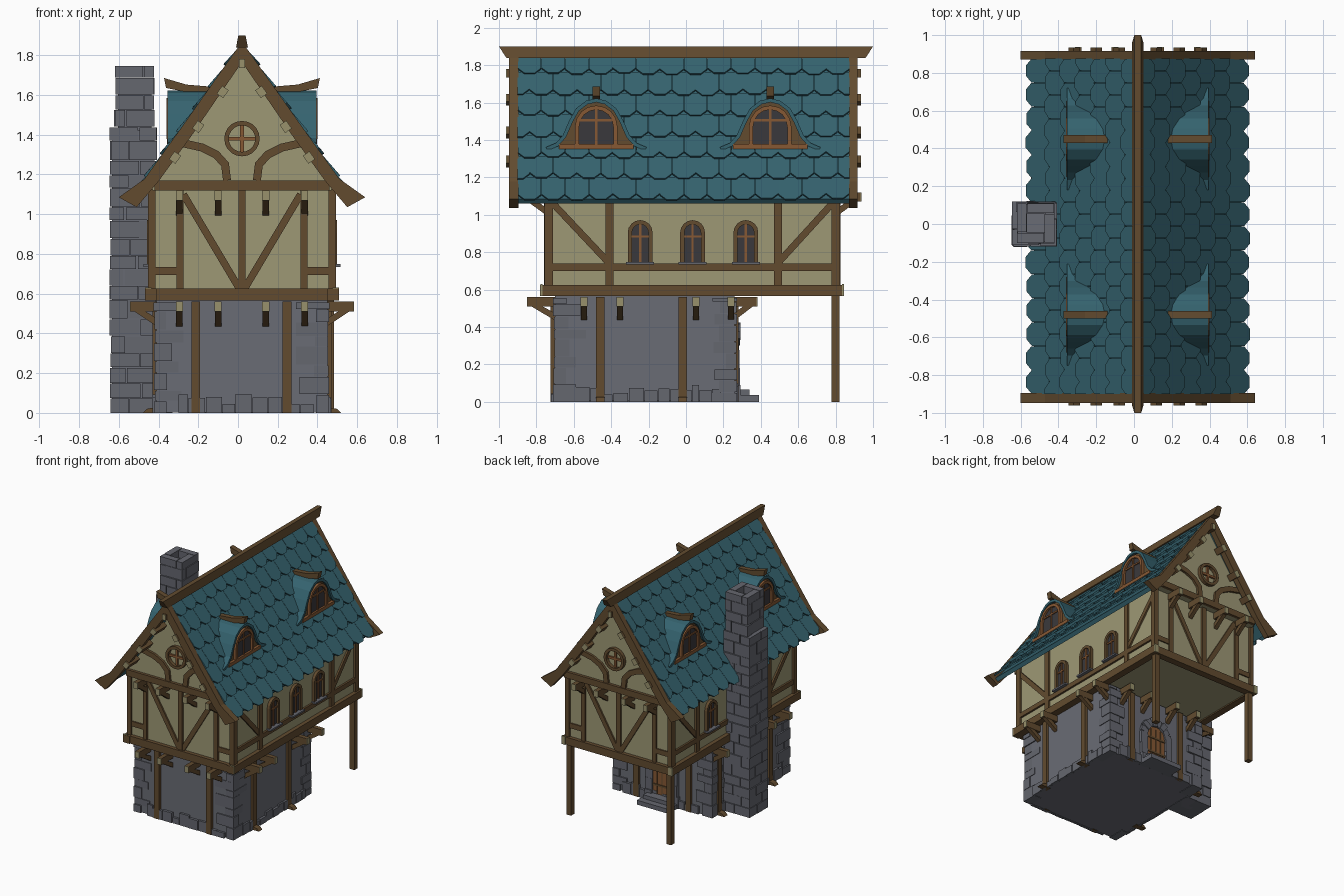
import bpy, bmesh, math, random
from mathutils import Vector

if "Cube" in bpy.data.objects:
    bpy.data.objects.remove(bpy.data.objects["Cube"])

random.seed(4)
R = random.uniform
CX, YC = 0.02, 0.033          # house centre line and upper floor middle


def srgb(r, g, b):
    return tuple((c / 255 / 12.92) if c < 11 else ((c / 255 + .055) / 1.055) ** 2.4 for c in (r, g, b)) + (1,)


MATS = {}
for n, c in dict(timber=(98, 75, 47), plaster=(157, 152, 117), stone=(101, 103, 111), mortar=(106, 108, 117),
                 roof_teal=(53, 99, 111), glass=(58, 57, 60), warm_wood=(134, 88, 52),
                 end_grain=(152, 145, 108)).items():
    MATS[n] = bpy.data.materials.new(n)
    MATS[n].diffuse_color = srgb(*c)

PARTS = {}


def loft(name, mat, rings, closed=False):
    if name not in PARTS:
        PARTS[name] = (bmesh.new(), mat)
    bm = PARTS[name][0]
    vs = [[bm.verts.new(p) for p in r] for r in rings]
    for a, b in zip(vs, vs[1:] + ([vs[0]] if closed else [])):
        for i in range(len(a)):
            j = (i + 1) % len(a)
            bm.faces.new((a[i], a[j], b[j], b[i]))
    if not closed:
        bm.faces.new(vs[0])
        bm.faces.new(vs[-1])


# Face maps: u along the wall, v up, d outwards
def world(u, v, d): return (u, d, v)
def gable(s): return lambda u, v, d: (CX + u, YC + s * d, v)
def side(s): return lambda u, v, d: (CX + s * d, u, v)


def prism(name, mat, P, pts, d0, d1):
    loft(name, mat, [[P(u, v, d) for u, v in pts] for d in (d0, d1)])


def box(name, mat, P, u0, u1, v0, v1, d0, d1):
    prism(name, mat, P, [(u0, v0), (u1, v0), (u1, v1), (u0, v1)], d0, d1)


def sweep(name, mat, P, pts, w, d0, d1, closed=False):
    pts = [Vector(p) for p in pts]
    rings, n = [], len(pts)
    for i, p in enumerate(pts):
        t1 = (p - pts[i - 1]) if i or closed else pts[1] - p
        t2 = (pts[(i + 1) % n] - p) if i < n - 1 or closed else t1
        t1, t2 = t1.normalized(), t2.normalized()
        t = (t1 + t2).normalized()
        o = Vector((-t.y, t.x)) * (w / 2 / max(.4, t.dot(t1)))
        a, b = p + o, p - o
        rings.append([P(a.x, a.y, d0), P(b.x, b.y, d0), P(b.x, b.y, d1), P(a.x, a.y, d1)])
    loft(name, mat, rings, closed)


def arch(u, z0, w, h, n=8):
    zs = z0 + h - w / 2
    return [(u - w / 2, z0)] + [(u - w / 2 * math.cos(math.pi * i / n), zs + w / 2 * math.sin(math.pi * i / n))
                                for i in range(n + 1)] + [(u + w / 2, z0)]


def window(P, u, z0, w, h, d, frame):
    prism("window_panes", "glass", P, arch(u, z0, w, h), d - .02, d + .004)
    sweep("window_frames_" + frame, frame, P, arch(u, z0, w, h), .022, d - .02, d + .02)
    box("window_bars", "warm_wood", P, u - .006, u + .006, z0, z0 + h, d, d + .012)
    box("window_bars", "warm_wood", P, u - w / 2, u + w / 2, z0 + h * .62, z0 + h * .62 + .012, d, d + .012)


def joist(P, u, zt, d0, d1):
    box("joists", "timber", P, u - .018, u + .018, zt - .05, zt, d0 - .05, d1)
    box("joist_ends", "end_grain", P, u - .018, u + .018, zt - .05, zt, d1, d1 + .004)
    Q = lambda a, b, c: P(c, b, a)
    prism("joist_struts", "timber", Q, [(d0 - .02, zt - .13), (d0 - .02, zt - .09), (d1 - .06, zt - .04),
                                        (d1 - .02, zt - .05)], u - .016, u + .016)


# Stone ground floor
box("ground_floor_wall", "mortar", world, -.41, .45, .003, .565, -.70, .26)
for x, sx in ((-.425, 1), (.46, -1)):
    for y, sy in ((-.712, 1), (.275, -1)):
        z, k = 0, 0
        while z < .55:
            h = min(R(.05, .1), .56 - z)
            lx, ly = (R(.12, .17), R(.06, .1)) if k % 2 else (R(.06, .1), R(.12, .18))
            j = R(0, .008)
            xs, ys = sorted((x + sx * j, x + sx * lx)), sorted((y + sy * j, y + sy * ly))
            box("corner_stones", "stone", world, *xs, z, z + h - .004, *ys)
            z, k = z + h, k + 1
for P, a, b, d in ((world, -.3, .34, -.71), (lambda u, v, d: (d, u, v), -.6, .16, .458),
                   (lambda u, v, d: (d, u, v), -.6, .16, -.42), (world, -.3, .34, .268)):
    u = a
    while u < b:
        w = R(.04, .09)
        box("footing_stones", "stone", P, u, u + w - .004, 0, R(.04, .1), d - R(.006, .012), d + R(.006, .012))
        u += w

# Chimney with winding stone courses
box("chimney_core", "mortar", world, -.635, -.42, 0, 1.42, -.105, .105)
box("chimney_core", "mortar", world, -.605, -.435, 1.4, 1.66, -.08, .09)
z, k = 0, 0
while z < 1.74:
    low = z < 1.40
    h = min(R(.065, .1), (1.44 if low else 1.75) - z)
    x0, x1, y0, y1, t = (-.645, -.41, -.118, .118, R(.07, .1)) if low else (-.622, -.422, -.1, .112, .055)
    for p in ((x0, x1 - t, y0, y0 + t), (x1 - t, x1, y0, y1 - t), (x0 + t, x1, y1 - t, y1), (x0, x0 + t, y0 + t, y1)):
        m = p if k % 2 else (x0 + x1 - p[1], x0 + x1 - p[0], p[2], p[3])
        j = R(-.005, .005)
        box("chimney_stones", "stone", world, m[0] + .002 + j, m[1] - .002 + j, z, z + h - .004,
            m[2] + .002 - j, m[3] - .002 - j)
    z, k = z + h, k + 1

# Back door, arch stones and steps
B = lambda u, v, d: (CX + u, d, v)
prism("door", "warm_wood", B, arch(0, .05, .17, .31), .25, .272)
for u in (-.045, 0, .045):
    box("door_straps", "timber", B, u - .004, u + .004, .05, .33, .272, .276)
for v in (.13, .25):
    box("door_straps", "timber", B, -.085, .085, v, v + .015, .272, .278)
pts = arch(0, .0, .225, .39)
pts = [pts[0], (-.1125, .09), (-.1125, .18)] + pts[1:-1] + [(.1125, .18), (.1125, .09), pts[-1]]
for a, b in zip(pts, pts[1:]):
    sweep("door_arch_stones", "stone", B, (a, b), R(.05, .07), .25, .285 + R(-.005, .008))
box("door_steps", "stone", B, -.12, .12, 0, .065, .26, .34)
box("door_steps", "stone", B, -.14, .14, 0, .035, .26, .39)

# Ground floor timbers and porch posts
for u in (-.235, .225):
    box("ground_posts", "timber", world, u, u + .045, 0, .56, -.725, -.69)
    box("ground_posts", "timber", world, u, u + .045, 0, .56, .25, .28)
for s in (-1, 1):
    for y in (-.48, -.04) if s > 0 else (-.48, .16):
        box("ground_posts", "timber", side(s), y, y + .045, 0, .56, .41, .45)
        prism("post_feet", "timber", lambda a, b, c: side(s)(c, b, a), [(.43, 0), (.5, 0), (.48, .02), (.43, .03)],
              y, y + .045)
    box("porch_posts", "timber", side(s), .778, .82, 0, .57, .42, .462)

# Plastered upper floor and gables
box("upper_floor_wall", "plaster", gable(1), -.455, .455, .575, 1.15, -.775, .775)
prism("gable_wall", "plaster", gable(1), [(-.45, 1.12), (.45, 1.12), (.45, 1.16), (0, 1.78), (-.45, 1.16)], -.822, .822)
US = (-.315, -.12, .12, .315)
for s in (-1, 1):
    G, T = gable(s), "gable_timbers"
    box(T, "timber", G, -.485, .485, .565, .625, .75, .805)
    box(T, "timber", G, -.44, .44, 1.12, 1.17, .77, .845)
    box(T, "timber", G, -.018, .018, .62, 1.12, .76, .792)
    for m in (-1, 1):
        box(T, "timber", G, *sorted((m * .47, m * .435)), .6, 1.13, .745, .79)
        box(T, "timber", G, *sorted((m * .33, m * .295)), .62, 1.12, .76, .79)
        box(T, "timber", G, *sorted((m * .44, m * .33)), .695, .735, .76, .785)
        sweep(T, "timber", G, [(m * .01, .62), (m * .295, 1.1)], .036, .76, .787)
        sweep(T, "timber", G, [(m * u, v) for u, v in ((.31, 1.36), (.2, 1.335), (.13, 1.3), (.085, 1.25), (.075, 1.17))],
              .04, .8, .84)
        box("sill_beam_ends", "end_grain", G, *sorted((m * .455, m * .488)), .565, .63, .8, .812)
    ring = [(.078 * math.cos(i * math.pi / 10), 1.38 + .078 * math.sin(i * math.pi / 10)) for i in range(20)]
    sweep("round_window_ring", "timber", G, ring, .022, .8, .85, True)
    box("round_window_cross", "warm_wood", G, -.009, .009, 1.305, 1.455, .8, .835)
    box("round_window_cross", "warm_wood", G, -.075, .075, 1.371, 1.389, .8, .835)
    for u in US:
        joist(G, u, 1.12, .79, .9)
        if s < 0:
            joist(G, u, .56, .745, .88)
        else:
            joist(G, u, .56, .24, .345)

# Long side timbers, windows and joists
for s in (-1, 1):
    S, T = side(s), "side_timbers"
    box(T, "timber", S, -.78, .834, .565, .625, .43, .487)
    box(T, "timber", S, -.74, .81, .7, .738, .44, .47)
    for a in (-.754, -.43, .47, .78):
        box(T, "timber", S, a, a + .042, .6, 1.15, .44, .472)
    sweep(T, "timber", S, [(-.73, 1.08), (-.41, .74)], .036, .44, .468)
    sweep(T, "timber", S, [(.8, 1.08), (.49, .74)], .036, .44, .468)
    for y in (-.245, .035, .32):
        if s > 0 or y != .035:
            window(S, y, .745, .11, .215, .458, "timber")
            box("window_sills", "stone", S, y - .075, y + .075, .735, .748, .45, .495)
    for y in (-.545, -.353, .053, .24):
        if s > 0 or y != .053:
            joist(S, y, .56, .44, .56)


# Roof slab and overlapping pointed tiles
def roof_u(z):
    return (1.84 - z) * .715 if z > 1.155 else .49 + (1.155 - z) * .94


Y0, Y1 = -.9, .875
half = [(0, 1.835), (.485, 1.155), (.55, 1.085), (.53, 1.06), (.45, 1.15), (0, 1.78)]
N = 14
W = (Y1 - Y0) / N
for s in (-1, 1):
    prism("roof_slab", "roof_teal", lambda a, b, c: (CX + s * a, c, b), half, Y0, Y1)
    for k in range(7):
        bot = 1.742 - .112 * k
        for i in range(N + k % 2):
            c = Y0 + W * (i + (.5 if k % 2 == 0 else 0))
            b, top = bot + R(-.004, .004), min(bot + .125, 1.838)
            shape = ((-.5, top), (.5, top), (.5, b + .028), (.22, b), (-.22, b), (-.5, b + .028))
            rings = []
            for th in (0, .012):
                r = []
                for f, z in shape:
                    l = .014 * (top - z) / (top - b) + th
                    r.append((CX + s * (roof_u(z) + .81 * l), min(Y1, max(Y0, c + f * W * .985)), z + .58 * l))
                rings.append(r)
            loft("roof_tiles", "roof_teal", rings)

# Barge boards, purlins and ridge beam
barge = [(0, 1.868), (.3, 1.443), (.49, 1.178), (.62, 1.085), (.53, 1.035), (.42, 1.165), (.25, 1.4), (0, 1.765)]
for y0, y1, tip in ((-.947, -.896, -.958), (.872, .917, .932)):
    for s in (-1, 1):
        prism("barge_boards", "timber", lambda u, v, d: (CX + s * u, d, v), barge, y0, y1)
        for u, z in ((.337, 1.285), (.22, 1.44), (.097, 1.615)):
            a, b = (u - .014, z + .02), (u + .014, z - .02)
            Q = lambda u, v, d: (CX + s * u, d, v)
            sweep("purlins", "timber", Q, [a, b], .04, tip * .86, tip)
            sweep("purlin_ends", "end_grain", Q, [a, b], .04, tip, tip * 1.004)
    box("purlins", "timber", B, -.015, .015, 1.735, 1.78, tip * .86, tip)
    box("purlin_ends", "end_grain", B, -.015, .015, 1.735, 1.78, tip, tip * 1.004)
loft("ridge_beam", "timber", [[(CX - .03, .96 * s, 1.838), (CX + .03, .96 * s, 1.838), (CX + .018, s, 1.9),
                               (CX - .018, s, 1.9)] for s in (-1, 1)])

# Bell shaped dormers
bell = [(-.265, 1.352), (-.21, 1.375), (-.17, 1.42), (-.135, 1.5), (-.1, 1.562), (-.05, 1.6), (0, 1.612)]
bell += [(-u, v) for u, v in bell[-2::-1]]
for s in (-1, 1):
    for yc in (-.48, .45):
        D = lambda u, v, d: side(s)(yc + u, v, d)
        sweep("dormer_roofs", "roof_teal", D, bell, .02, .1, .375)
        prism("dormer_faces", "timber", D, [(u * .97, v - .004) for u, v in bell], .12, .357)
        box("dormer_sills", "warm_wood", D, -.2, .2, 1.352, 1.378, .3, .378)
        window(D, 0, 1.378, .205, .195, .359, "warm_wood")
        prism("dormer_caps", "timber", lambda a, b, c: D(c, b, a),
              [(.392, 1.685), (.382, 1.635), (.28, 1.615), (.16, 1.61), (.16, 1.642), (.28, 1.652)], -.02, .02)

# Make one object per part
for name, (bm, mat) in PARTS.items():
    bmesh.ops.recalc_face_normals(bm, faces=bm.faces[:])
    me = bpy.data.meshes.new(name)
    bm.to_mesh(me)
    bm.free()
    me.materials.append(MATS[mat])
    bpy.context.scene.collection.objects.link(bpy.data.objects.new(name, me))

for m in bpy.data.materials:
    if m.users and not m.is_grease_pencil:
        m.use_nodes = True
        m.node_tree.nodes["Principled BSDF"].inputs["Base Color"].default_value = m.diffuse_color
